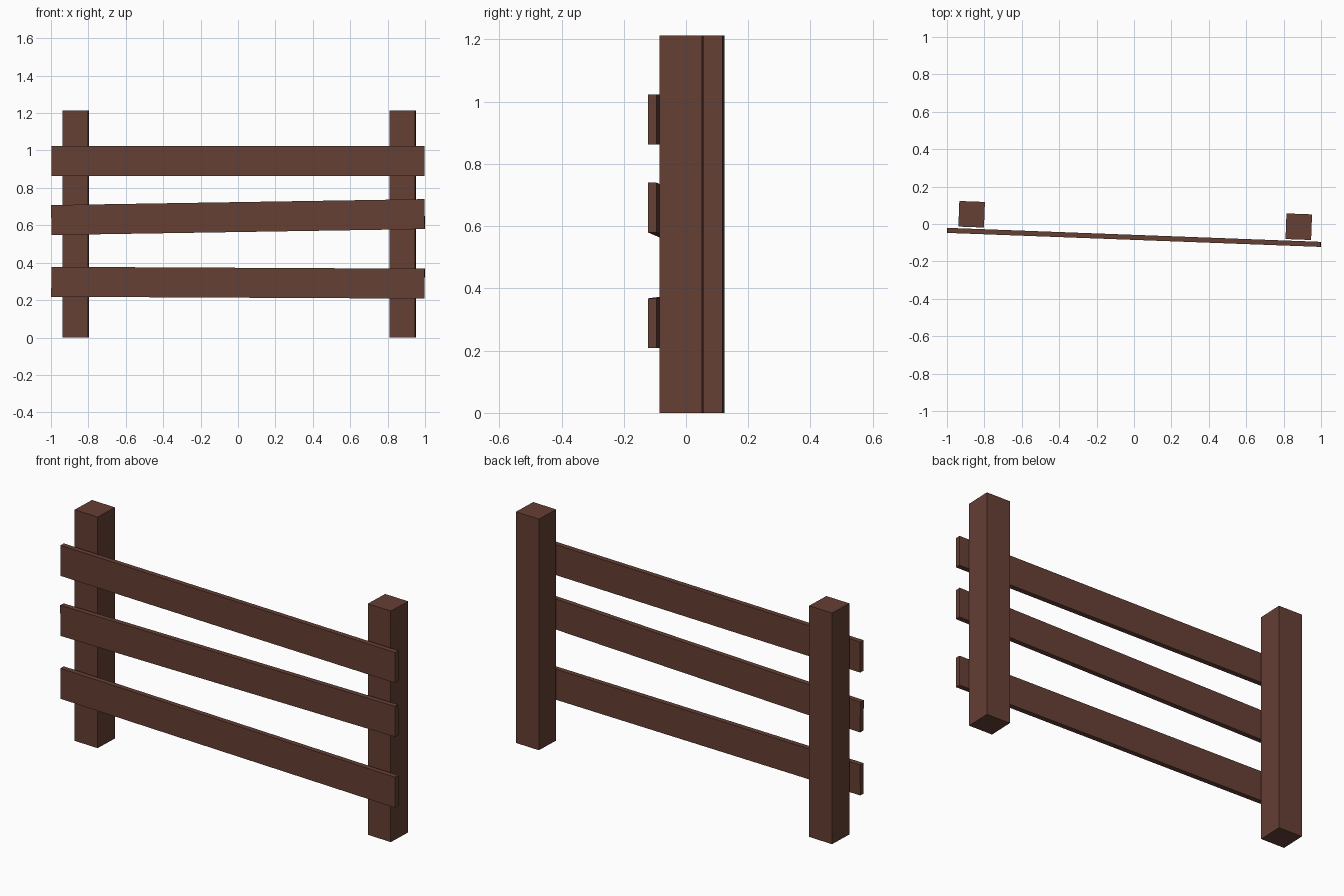
import bpy
from math import radians, atan2, hypot

if "Cube" in bpy.data.objects:
    bpy.data.objects.remove(bpy.data.objects["Cube"])

wood = bpy.data.materials.new("brown_wood")
wood.diffuse_color = (0.13, 0.05, 0.035, 1)
wood.use_nodes = True
wood.node_tree.nodes["Principled BSDF"].inputs["Base Color"].default_value = wood.diffuse_color

YAW = atan2(-0.075, 2.0)  # the whole fence is turned slightly


def block(name, center, size, pitch=0.0):
    bpy.ops.mesh.primitive_cube_add(size=1, location=center, rotation=(0, pitch, YAW))
    ob = bpy.context.object
    ob.name = name
    ob.scale = size
    ob.data.materials.append(wood)
    return ob


# Square posts
POST, HEIGHT = 0.137, 1.213
for name, x, y in (("left_post", -0.868, 0.052), ("right_post", 0.881, -0.0145)):
    block(name, (x, y, HEIGHT / 2), (POST, POST, HEIGHT))

# Front rails: centre height at the left and right end
for name, z_left, z_right in (("top_rail", 0.943, 0.943),
                              ("middle_rail", 0.628, 0.66),
                              ("bottom_rail", 0.298, 0.288)):
    rise = z_right - z_left
    block(name, (0, -0.0715, (z_left + z_right) / 2),
          (hypot(1.997, rise), 0.027, 0.16), pitch=-atan2(rise, 2.0))
